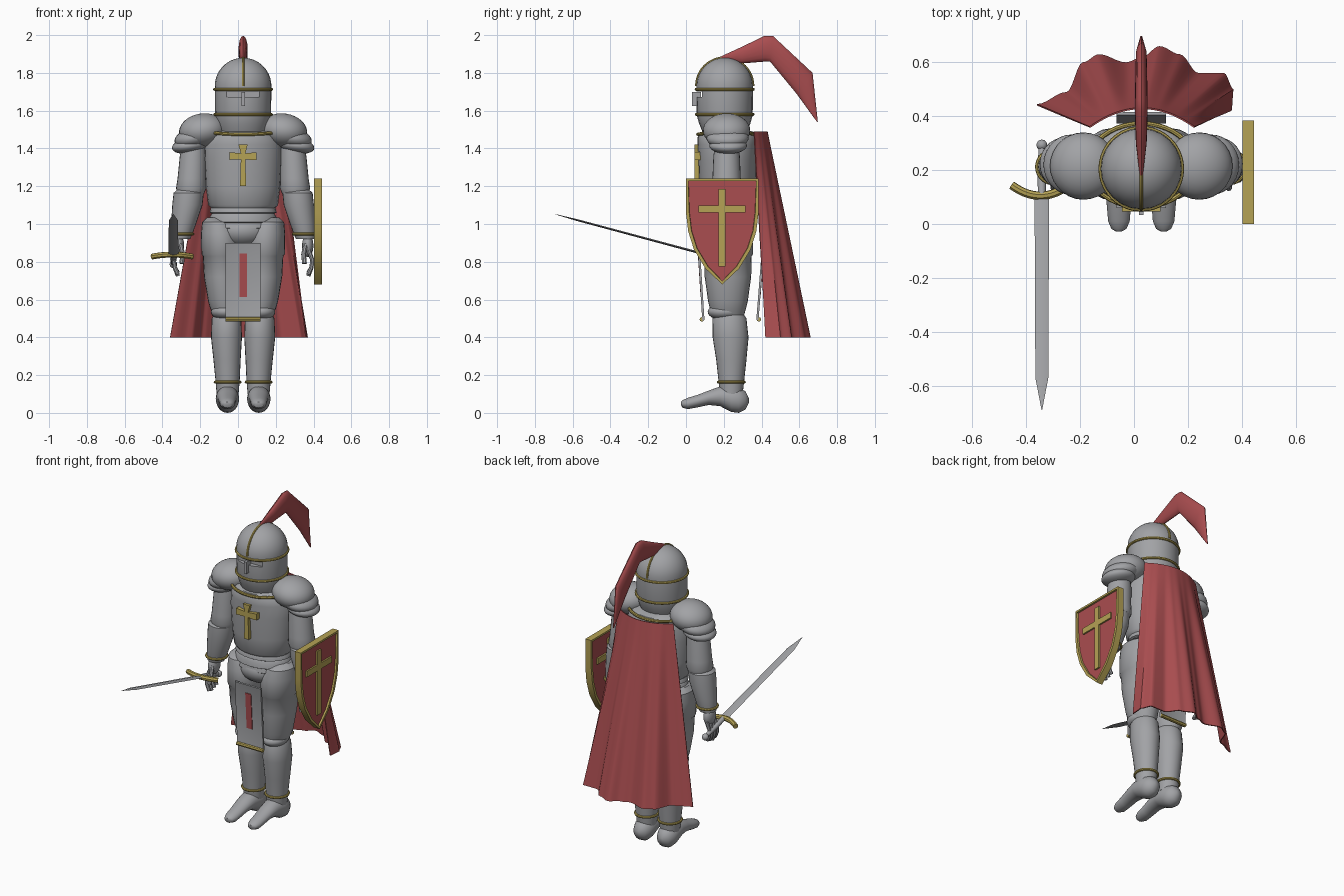
import bpy, bmesh, math
from mathutils import Vector as V

cube = bpy.data.objects.get("Cube")
if cube:
    bpy.data.objects.remove(cube, do_unlink=True)

CX, CY = 0.027, 0.215          # body axis


def material(name, rgb):
    m = bpy.data.materials.new(name)
    m.use_nodes = True
    m.diffuse_color = (*rgb, 1)
    m.node_tree.nodes["Principled BSDF"].inputs["Base Color"].default_value = (*rgb, 1)
    return m


STEEL = material("steel", (0.36, 0.365, 0.38))
GOLD = material("gold", (0.46, 0.36, 0.09))
RED = material("red cloth", (0.40, 0.075, 0.08))


def add(name, bm, *mats):
    bmesh.ops.recalc_face_normals(bm, faces=bm.faces)
    me = bpy.data.meshes.new(name)
    bm.to_mesh(me)
    bm.free()
    for m in mats:
        me.materials.append(m)
    ob = bpy.data.objects.new(name, me)
    bpy.context.collection.objects.link(ob)
    return ob


def skin(name, rings, mat, n=24):
    """Skin elliptical rings given as (centre, half axis, half axis)."""
    bm = bmesh.new()
    loops = []
    for c, a, b in rings:
        angles = [math.tau * i / n for i in range(n)]
        loops.append([bm.verts.new(V(c) + V(a) * math.cos(t) + V(b) * math.sin(t)) for t in angles])
    for p, q in zip(loops, loops[1:]):
        for i in range(n):
            j = (i + 1) % n
            bm.faces.new((p[i], p[j], q[j], q[i]))
    bm.faces.new(loops[0])
    bm.faces.new(loops[-1])
    return add(name, bm, mat)


def column(name, stations, mat=STEEL):
    """Upright tube from (x, y, z, x radius, y radius) stations."""
    return skin(name, [((x, y, z), (rx, 0, 0), (0, ry, 0)) for x, y, z, rx, ry in stations], mat)


def beam(name, stations, mat=STEEL, n=24):
    """Tube along y from (x, y, z, x radius, z radius) stations."""
    return skin(name, [((x, y, z), (rx, 0, 0), (0, 0, rz)) for x, y, z, rx, rz in stations], mat, n)


def ball(name, c, r, mat=STEEL, tilt=0):
    bm = bmesh.new()
    bmesh.ops.create_uvsphere(bm, u_segments=28, v_segments=16, radius=1)
    bmesh.ops.scale(bm, vec=r, verts=bm.verts)
    ob = add(name, bm, mat)
    ob.location, ob.rotation_euler.y = c, tilt
    return ob


def box(name, lo, hi, mat):
    bm = bmesh.new()
    bmesh.ops.create_cube(bm, size=1)
    bmesh.ops.scale(bm, vec=V(hi) - V(lo), verts=bm.verts)
    bmesh.ops.translate(bm, vec=(V(lo) + V(hi)) / 2, verts=bm.verts)
    return add(name, bm, mat)


def wire(name, points, r, mat=GOLD, cyclic=False):
    cu = bpy.data.curves.new(name, "CURVE")
    cu.dimensions, cu.bevel_depth, cu.bevel_resolution, cu.use_fill_caps = "3D", r, 2, True
    sp = cu.splines.new("POLY")
    sp.points.add(len(points) - 1)
    for p, co in zip(sp.points, points):
        p.co = (*co, 1)
    sp.use_cyclic_u = cyclic
    cu.materials.append(mat)
    ob = bpy.data.objects.new(name, cu)
    bpy.context.collection.objects.link(ob)
    return ob


def band(name, x, y, z, rx, ry, r=0.008, mat=GOLD, rise=0):
    turn = [math.tau * i / 40 for i in range(40)]
    return wire(name, [(x + rx * math.cos(t), y + ry * math.sin(t), z + rise * math.cos(t) ** 2)
                       for t in turn], r, mat, True)


# Helmet with a cut eye slit, nose guard, bands and crest strip
HY, HR, HZ = 0.205, 0.15, 1.73
dome = [(CX, HY, HZ + HR * math.sin(a), HR * math.cos(a), HR * math.cos(a))
        for a in [math.radians(d) for d in range(0, 90, 8)]]
helmet = column("helmet", [(CX, HY, 1.44, 0.10, 0.09), (CX, HY, 1.48, 0.125, 0.115),
                           (CX, HY, 1.53, 0.138, 0.135), (CX, HY, 1.575, 0.148, 0.148)] + dome)
cutter = box("slit_cutter", (-0.06, 0, 1.672), (0.114, 0.088, 1.702), STEEL)
mod = helmet.modifiers.new("slit", "BOOLEAN")
mod.operation, mod.object, mod.solver = "DIFFERENCE", cutter, "EXACT"
bpy.context.view_layer.objects.active = helmet
bpy.ops.object.modifier_apply(modifier="slit")
bpy.data.objects.remove(cutter, do_unlink=True)
box("nose_guard", (CX - 0.009, 0.033, 1.625), (CX + 0.009, 0.08, 1.7), STEEL)
band("brow_band", CX, HY, 1.713, 0.151, 0.151)
band("chin_band", CX, HY, 1.58, 0.15, 0.15)
arc = [math.pi * i / 24 for i in range(25)]
wire("crest_strip", [(CX, HY - HR * math.cos(t), HZ + HR * math.sin(t)) for t in arc], 0.007)

# Plume: upper and lower edge points with a half width
plume = [(0.18, 1.885, 0.19, 1.87, 0.006), (0.30, 1.94, 0.295, 1.85, 0.02),
         (0.415, 1.996, 0.42, 1.86, 0.024), (0.46, 1.996, 0.445, 1.86, 0.024),
         (0.67, 1.80, 0.585, 1.69, 0.02), (0.698, 1.54, 0.69, 1.545, 0.004)]
skin("plume", [((CX, (a + c) / 2, (b + d) / 2), (w, 0, 0), (0, (a - c) / 2, (b - d) / 2))
               for a, b, c, d, w in plume], RED, 16)

# Torso, collar, waist plates and pelvis
column("breastplate", [(CX, 0.22, z, rx, ry) for z, rx, ry in [
    (1.085, 0.17, 0.13), (1.10, 0.185, 0.14), (1.2, 0.197, 0.15), (1.34, 0.206, 0.155),
    (1.42, 0.204, 0.158), (1.46, 0.19, 0.158), (1.485, 0.16, 0.145), (1.5, 0.11, 0.1)]])
band("collar_band", CX, 0.218, 1.475, 0.2, 0.155, 0.009, GOLD, 0.012)
column("waist_plates", [(CX, 0.22, z, rx, rx * 0.75) for z, rx in [
    (1.1, 0.16), (1.085, 0.172), (1.06, 0.177), (1.055, 0.165), (1.04, 0.175), (1.01, 0.18),
    (1.005, 0.168), (0.98, 0.175), (0.95, 0.14)]])
ball("pelvis", (CX, 0.22, 0.965), (0.15, 0.135, 0.095))

# Chest cross with flared ends
bm = bmesh.new()
quarter = [(0.014, 0.045), (0.028, 0.065)]
outline = [(-0.016, -0.13), (0.016, -0.13), (0.012, 0.012), (0.06, 0.008), (0.072, 0.01),
           (0.072, 0.05), (0.012, 0.044), (0.024, 0.09), (-0.024, 0.09), (-0.012, 0.044),
           (-0.072, 0.05), (-0.072, 0.01), (-0.012, 0.012)]
face = bm.faces.new([bm.verts.new((CX + x, 0.046, 1.33 + z)) for x, z in outline])
solid = bmesh.ops.extrude_face_region(bm, geom=[face])
bmesh.ops.translate(bm, vec=(0, 0.04, 0), verts=[g for g in solid["geom"] if isinstance(g, bmesh.types.BMVert)])
add("chest_cross", bm, GOLD)

# Limbs, once for each side
for side, s in (("right", -1), ("left", 1)):
    def at(u):
        return CX + s * u

    ball(side + "_pauldron", (at(0.215), CY, 1.495), (0.125, 0.125, 0.09), STEEL, s * 0.15)
    ball(side + "_upper_lame", (at(0.26), CY + 0.005, 1.455), (0.105, 0.112, 0.055), STEEL, s * 0.2)
    ball(side + "_lower_lame", (at(0.28), CY + 0.008, 1.415), (0.098, 0.1, 0.042), STEEL, s * 0.15)
    column(side + "_upper_arm", [(at(u), CY, z, r, r) for u, z, r in [
        (0.26, 1.43, 0.06), (0.265, 1.36, 0.07), (0.272, 1.24, 0.075), (0.275, 1.19, 0.08), (0.276, 1.16, 0.07)]])
    column(side + "_forearm", [(at(u), CY - 0.003, z, r, r) for u, z, r in [
        (0.285, 1.185, 0.06), (0.288, 1.165, 0.08), (0.295, 1.1, 0.08), (0.315, 1.0, 0.066),
        (0.325, 0.95, 0.058), (0.33, 0.92, 0.05)]])
    band(side + "_wrist_band", at(0.326), CY - 0.003, 0.947, 0.06, 0.06)
    ball(side + "_palm", (at(0.342), 0.21, 0.885), (0.03, 0.048, 0.06))
    for i in range(4):
        y = 0.172 + 0.026 * i
        wire(f"{side}_finger_{i}", [(at(0.348), y, 0.86), (at(0.366), y - 0.004, 0.81), (at(0.362), y - 0.008, 0.77),
                                    (at(0.345), y - 0.01, 0.725 + 0.008 * abs(i - 1))], 0.0115, STEEL)
    wire(side + "_thumb", [(at(0.33), 0.175, 0.89), (at(0.32), 0.145, 0.84), (at(0.325), 0.135, 0.79)], 0.013, STEEL)

    column(side + "_thigh", [(at(u), 0.222, z, rx, ry) for u, z, rx, ry in [
        (0.14, 1.035, 0.05, 0.07), (0.132, 1.01, 0.085, 0.115), (0.12, 0.95, 0.103, 0.13),
        (0.115, 0.84, 0.106, 0.133), (0.114, 0.83, 0.099, 0.126), (0.107, 0.72, 0.1, 0.123),
        (0.097, 0.59, 0.088, 0.105), (0.093, 0.55, 0.08, 0.095), (0.09, 0.5, 0.06, 0.08)]])
    ball(side + "_knee", (at(0.093), 0.205, 0.535), (0.077, 0.09, 0.045))
    column(side + "_shin", [(at(u), y, z, rx, ry) for u, y, z, rx, ry in [
        (0.088, 0.228, 0.525, 0.065, 0.075), (0.088, 0.23, 0.5, 0.078, 0.09), (0.088, 0.236, 0.4, 0.082, 0.095),
        (0.085, 0.24, 0.28, 0.072, 0.08), (0.082, 0.24, 0.17, 0.064, 0.068), (0.082, 0.24, 0.1, 0.058, 0.06)]])
    band(side + "_ankle_band", at(0.082), 0.24, 0.163, 0.066, 0.069)
    beam(side + "_foot", [(at(0.083), y, z, rx, rz) for y, z, rx, rz in [
        (-0.027, 0.05, 0.012, 0.008), (-0.018, 0.047, 0.028, 0.02), (0.01, 0.05, 0.04, 0.03), (0.06, 0.062, 0.044, 0.033),
        (0.12, 0.08, 0.05, 0.038), (0.18, 0.088, 0.057, 0.052), (0.24, 0.075, 0.062, 0.07), (0.28, 0.068, 0.06, 0.068),
        (0.315, 0.066, 0.042, 0.048), (0.333, 0.066, 0.012, 0.012)]])

# Hanging panels front and back, each with a red stripe and gold hem
X0, X1 = CX - 0.092, CX + 0.092
for name, y_top, y_low, out in (("front", 0.066, 0.092, -1), ("back", 0.41, 0.378, 1)):
    tilt = math.atan2(y_low - y_top, 0.41)
    bm = bmesh.new()
    bmesh.ops.create_cube(bm, size=1)
    bmesh.ops.scale(bm, vec=(0.184, 0.012, 0.41), verts=bm.verts)
    bm.normal_update()
    outer = [f for f in bm.faces if f.normal.y * out > 0.5]
    bmesh.ops.inset_region(bm, faces=outer, thickness=0.012, depth=-0.003)
    panel = add(name + "_panel", bm, STEEL)
    stripe = box(name + "_stripe", (-0.02, out * 0.001, -0.08), (0.02, out * 0.007, 0.15), RED)
    for ob in (panel, stripe):
        ob.location = (CX, (y_top + y_low) / 2, 0.695)
        ob.rotation_euler.x = tilt
    wire(name + "_hem", [(X0, y_low + out * 0.008, 0.495), (X1, y_low + out * 0.008, 0.495)], 0.012)

# Cape: straight folds from a shoulder arc to a wavy hem
hem = [(-0.36, 0.445), (-0.25, 0.49), (-0.19, 0.60), (-0.13, 0.63), (-0.03, 0.60), (0.03, 0.62),
       (0.095, 0.66), (0.17, 0.63), (0.24, 0.56), (0.335, 0.56), (0.37, 0.50), (0.362, 0.42)]
COLS, ROWS = 66, 12
bm = bmesh.new()
grid = []
for r in range(ROWS + 1):
    s, row = r / ROWS, []
    for c in range(COLS + 1):
        t = c / COLS
        i = min(int(t * (len(hem) - 1)), len(hem) - 2)
        f = t * (len(hem) - 1) - i
        g = (1 - math.cos(math.pi * f)) / 2
        low = V((hem[i][0] * (1 - f) + hem[i + 1][0] * f, hem[i][1] * (1 - g) + hem[i + 1][1] * g, 0.40))
        k = 2 * t - 1
        row.append(bm.verts.new(V((0.03 + 0.195 * k, 0.432 - 0.07 * k * k, 1.49)).lerp(low, s)))
    grid.append(row)
for a, b in zip(grid, grid[1:]):
    for i in range(COLS):
        bm.faces.new((a[i], a[i + 1], b[i + 1], b[i]))
cape = add("cape", bm, RED)
cape.modifiers.new("thickness", "SOLIDIFY").thickness = 0.006

# Shield with gold rim, recessed red faces and a cross on both faces
half = [(0.192, 1.24), (0.192, 1.06), (0.18, 0.96), (0.15, 0.865), (0.09, 0.765)]
outline = half + [(0, 0.68)] + [(-y, z) for y, z in reversed(half)]
bm = bmesh.new()
face = bm.faces.new([bm.verts.new((0.403, 0.192 + y, z)) for y, z in outline])
solid = bmesh.ops.extrude_face_region(bm, geom=[face])
bmesh.ops.translate(bm, vec=(0.042, 0, 0), verts=[g for g in solid["geom"] if isinstance(g, bmesh.types.BMVert)])
bmesh.ops.recalc_face_normals(bm, faces=bm.faces)
fields = [f for f in bm.faces if abs(f.normal.x) > 0.9]
bmesh.ops.inset_region(bm, faces=fields, thickness=0.017)
bmesh.ops.inset_region(bm, faces=fields, thickness=0.002, depth=-0.011)
for f in fields:
    f.material_index = 1
add("shield", bm, GOLD, RED)
box("shield_cross_upright", (0.404, 0.172, 0.775), (0.444, 0.21, 1.185), GOLD)
box("shield_cross_bar", (0.404, 0.066, 1.06), (0.444, 0.316, 1.098), GOLD)

# Sword, built along y and tilted upward
blade = beam("sword_blade", [(0, y, 0, w, t) for y, w, t in [
    (0, 0.027, 0.006), (-0.70, 0.024, 0.005), (-0.824, 0.001, 0.001)]], STEEL, 4)
grip = beam("sword_grip", [(0, 0, 0, 0.014, 0.014), (0, 0.09, 0, 0.017, 0.017), (0, 0.18, 0, 0.012, 0.012)])
pommel = ball("sword_pommel", (0, 0, 0), (0.02, 0.02, 0.02))
guard = wire("sword_guard", [(0.0105 * i - 0.006, 0.0004 * i * i, 0) for i in range(-10, 11)], 0.016)
for ob in (blade, grip, pommel, guard):
    ob.location = (-0.342, 0.105, 0.838)
    ob.rotation_euler.x = -0.262
pommel.location += V((0, 0.188, -0.051))

# Turn curves into meshes and shade smoothly
bpy.ops.object.select_all(action="DESELECT")
for ob in bpy.context.collection.objects:
    if ob.type in {"MESH", "CURVE"}:
        ob.select_set(True)
        bpy.context.view_layer.objects.active = ob
bpy.ops.object.convert(target="MESH")
bpy.ops.object.shade_smooth_by_angle(angle=math.radians(40))
